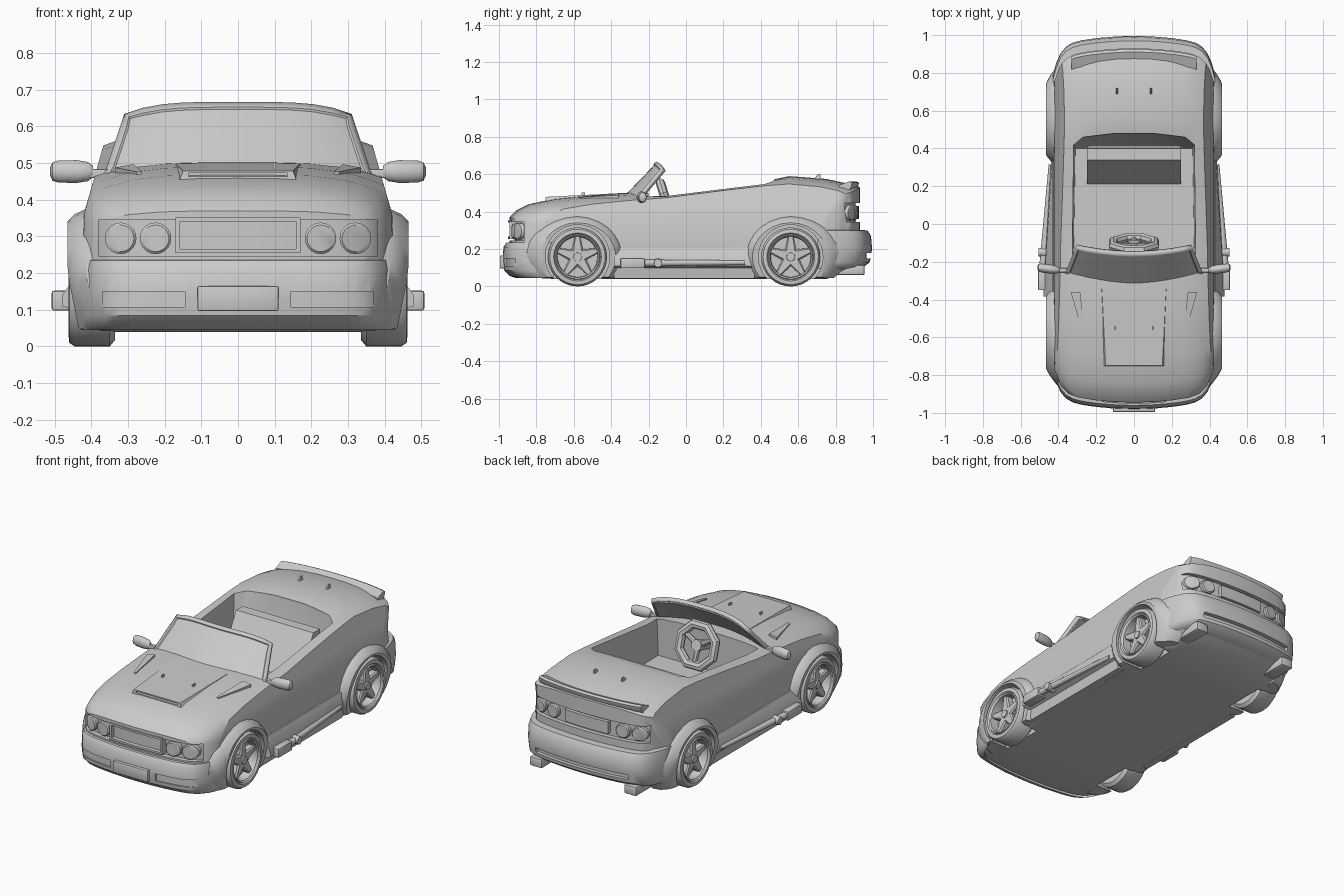
import bpy, bmesh, math
from mathutils import Matrix, Vector

if "Cube" in bpy.data.objects:
    bpy.data.objects.remove(bpy.data.objects["Cube"])

paint = bpy.data.materials.new("plain_grey")
paint.diffuse_color = (0.6, 0.6, 0.6, 1)
paint.use_nodes = True
paint.node_tree.nodes["Principled BSDF"].inputs["Base Color"].default_value = paint.diffuse_color


def finish(name, bm, angle=35, bevel=0):
    bmesh.ops.recalc_face_normals(bm, faces=bm.faces)
    if bevel:
        bmesh.ops.bevel(bm, geom=bm.edges[:], offset=bevel, segments=2, affect='EDGES', profile=0.5)
    me = bpy.data.meshes.new(name)
    bm.to_mesh(me)
    bm.free()
    ob = bpy.data.objects.new(name, me)
    bpy.context.collection.objects.link(ob)
    me.materials.append(paint)
    smooth(ob, angle)
    return ob


def smooth(ob, angle=35):
    bpy.ops.object.select_all(action='DESELECT')
    ob.select_set(True)
    bpy.context.view_layer.objects.active = ob
    bpy.ops.object.shade_smooth_by_angle(angle=math.radians(angle))


def loft(name, rings, caps=True, wrap=False, bevel=0, angle=35):
    """Skin closed rings of equal length."""
    bm = bmesh.new()
    vs = [[bm.verts.new(p) for p in r] for r in rings]
    n, m = len(vs), len(vs[0])
    for i in range(n if wrap else n - 1):
        a, b = vs[i], vs[(i + 1) % n]
        for j in range(m):
            k = (j + 1) % m
            bm.faces.new((a[j], a[k], b[k], b[j]))
    if caps and not wrap:
        bm.faces.new(vs[0])
        bm.faces.new(vs[-1])
    return finish(name, bm, angle, bevel)


def box(name, xs, ys, zs, bevel=0):
    ring = lambda y: [(xs[0], y, zs[0]), (xs[1], y, zs[0]), (xs[1], y, zs[1]), (xs[0], y, zs[1])]
    return loft(name, [ring(ys[0]), ring(ys[1])], bevel=bevel)


def tube(name, p0, p1, r0, r1, n=16):
    p0, p1 = Vector(p0), Vector(p1)
    q = (p1 - p0).to_track_quat('Z', 'Y')
    ring = lambda p, r: [p + q @ Vector((r * math.cos(t * math.tau / n), r * math.sin(t * math.tau / n), 0))
                         for t in range(n)]
    return loft(name, [ring(p0, r0), ring(p1, r1)])


def bow(x):
    """Plan curve of the nose and tail: nearly straight with tight corners."""
    u = min(abs(x) / 0.42, 1.02)
    return 0.05 * u ** 2 + 0.12 * u ** 12


def sweep(name, end, x0, x1, base, prof, n=22):
    """Profile of (outward, z) points swept along the curved nose or tail."""
    rings = []
    for i in range(n + 1):
        t = 0.5 - 0.5 * math.cos(math.pi * i / n)
        x = x0 + (x1 - x0) * t
        rings.append([(x, end * (base - bow(x) + d), z) for d, z in prof])
    return loft(name, rings)


def strip(name, end, x0, x1, base, d0, d1, z0, z1):
    return sweep(name, end, x0, x1, base, [(d0, z0), (d1, z0), (d1, z1), (d0, z1)])


def lamp(name, end, cx, cz, r, base, d):
    circ = [(cx + r * math.cos(a * math.tau / 20), cz + r * math.sin(a * math.tau / 20)) for a in range(20)]
    rows = [[(x, end * (base - bow(x) + e), z) for x, z in circ] for e in (d - 0.03, d)]
    inner = [(cx + (x - cx) * 0.85, end * (base - bow(x) + d + 0.006), cz + (z - cz) * 0.85) for x, z in circ]
    return loft(name, rows + [inner])


def cut(ob, cutters, keep=False):
    for c in cutters:
        m = ob.modifiers.new("cut", 'BOOLEAN')
        m.operation, m.solver, m.object = 'DIFFERENCE', 'EXACT', c
        bpy.context.view_layer.objects.active = ob
        bpy.ops.object.modifier_apply(modifier=m.name)
    if not keep:
        for c in cutters:
            bpy.data.objects.remove(c)
    smooth(ob)


# Body shell: cross-sections along the length (y, centre height, shoulder height)
stations = [(-.945, .37, .335), (-.91, .405, .36), (-.84, .44, .385), (-.7, .47, .415), (-.5, .491, .44),
            (-.3, .502, .46), (-.1, .495, .475), (.2, .532, .513), (.42, .562, .538), (.55, .59, .548),
            (.75, .575, .533), (.88, .547, .512), (.93, .53, .495)]
cols = (0, .25, .5, .7, .83, .92)
NC = len(cols)


def width(z):
    return 0.42 - 0.28 * max(0, z - 0.36)


def section(y, zt, zs):
    zb = 0.04 + (0.07 if y > 0 else 0.02) * max(0, abs(y) - 0.78) / 0.15
    we, zm = width(zs), min(.36, zs - .03)
    half = [(k * we, zb) for k in cols]
    half += [(.40, zb + .012), (.425, .14), (.425, .23), (.421, zm), (width((zm + zs) / 2), (zm + zs) / 2), (we, zs)]
    half += [(k * we, zt - (zt - zs) * k ** 3.5) for k in reversed(cols)]
    full = half + [(-x, z) for x, z in reversed(half[1:-1])]
    w = max(0, (abs(y) - 0.55) / 0.38)
    return [(x, y - math.copysign(bow(x) * min(w, 1), y), z) for x, z in full]


bm = bmesh.new()
rings = [[bm.verts.new(p) for p in section(*s)] for s in stations]
m = len(rings[0])
L = 2 * NC + 6
for a, b in zip(rings, rings[1:]):
    for j in range(m):
        k = (j + 1) % m
        bm.faces.new((a[j], a[k], b[k], b[j]))
for r in (rings[0], rings[-1]):
    for i in range(NC - 1):
        quad = (i, i + 1, L - 2 - i, L - 1 - i)
        bm.faces.new([r[q] for q in quad])
        bm.faces.new([r[(m - q) % m] for q in quad])
    bm.faces.new([r[q] for q in range(NC - 1, NC + 7)])
    bm.faces.new([r[m - q] for q in range(NC - 1, NC + 7)])
body = finish("body", bm)

# Cockpit opening with sloped rear wall
plan = [(-.33, -.2), (.33, -.2), (.32, .42), (.27, .46), (.1, .48), (-.1, .48), (-.27, .46), (-.32, .42)]
cockpit = loft("cockpit_cutter", [[(x * .97, min(y, .40) if y > 0 else y, .27) for x, y in plan],
                                  [(x, y, .56) for x, y in plan], [(x, y, .8) for x, y in plan]])
cut(body, [cockpit])
cut(body, [strip("nose_cutter", -1, -.38, .38, .945, -.03, .1, .245, .345),
           strip("tail_cutter", 1, -.37, .37, .93, -.025, .1, .345, .445)])

# Wheel wells and flared arches that blend towards the bumpers
WHEELS = [(-.58, "front"), (.56, "rear")]
WZ, WR = .158, .158
for s in (-1, 1):
    for wy, tag in WHEELS:
        well = tube("well_cutter", (s * .32, wy, WZ), (s * .7, wy, WZ), .172, .172, 32)
        angles = [math.radians(-36 + 252 * i / 18) for i in range(19)]

        def ring(x, r, k_out):
            out = []
            for a in angles:
                c, z = math.cos(a), max(.045, WZ + r * math.sin(a))
                k = 1.12 if c * wy < 0 else k_out
                out.append((s * (x - max(0, .2 - z) * .2), wy + r * k * c, z))
            return out

        arch = loft(tag + "_arch", [ring(.37, .222, 1.28), ring(.415, .217, 1.25), ring(.445, .203, 1.14),
                                    ring(.465, .183, 1.08)])
        cut(body, [well], keep=True)
        cut(arch, [well])

        # Tyre and rim turned around the axle
        prof = [(.03, .335), (.14, .335), (WR, .35), (WR, .445), (.148, .46), (.128, .462), (.122, .455),
                (.118, .462), (.11, .455), (.107, .405), (.02, .405)]
        loft(tag + "_wheel", [[(s * x, wy + r * math.cos(a * math.tau / 32), WZ + r * math.sin(a * math.tau / 32))
                               for a in range(32)] for r, x in prof])
        tube(tag + "_hub", (s * .40, wy, WZ), (s * .452, wy, WZ), .03, .022)
        for i in range(5):
            a = math.pi / 2 + i * math.tau / 5
            u, v = Vector((0, math.cos(a), math.sin(a))), Vector((0, -math.sin(a), math.cos(a)))
            c = Vector((0, wy, WZ))
            quad = lambda x, k: [c + Vector((s * x, 0, 0)) + u * r + v * h * k
                                 for r, h in ((.01, -.036), (.112, -.014), (.112, .014), (.01, .036))]
            loft(tag + "_spoke", [quad(.40, 1), quad(.436, 1), quad(.444, .7)])

# Bumpers with cut openings
fb = sweep("front_bumper", -1, -.428, .428, .98,
           [(-.07, .045), (-.04, .055), (-.008, .085), (0, .14), (-.004, .21), (-.02, .235), (-.07, .238)])
cut(fb, [strip("fog_cutter", -1, min(s * .145, s * .37), max(s * .145, s * .37), .98, -.012, .1, .107, .15)
         for s in (-1, 1)])
box("front_plate", (-.11, .11), (-.995, -.95), (.097, .165), .004)
rb = sweep("rear_bumper", 1, -.428, .428, .995,
           [(-.09, .095), (-.045, .105), (-.012, .13), (0, .2), (-.006, .27), (-.025, .30), (-.09, .303)])
cut(rb, [strip("slot_cutter", 1, -.3, .3, .995, -.03, .1, .15, .18)])

# Grille, lamps and rear plate
grille = strip("grille_frame", -1, -.17, .17, .945, -.04, .006, .255, .352)
cut(grille, [strip("grille_cutter", -1, -.158, .158, .945, -.018, .1, .266, .341)])
strip("rear_plate", 1, -.14, .14, .93, -.04, -.005, .36, .43)
for s in (-1, 1):
    for x in (.225, .32):
        lamp("headlamp", -1, s * x, .295, .043, .945, -.008)
        lamp("tail_lamp", 1, s * x, .395, .041, .93, -.008)

# Hood scoop and slats
scoop = loft("hood_scoop", [[(-.168, -.755, .43), (.168, -.755, .43), (.15, -.75, .479), (-.15, -.75, .479)],
                            [(-.2, -.34, .45), (.2, -.34, .45), (.17, -.345, .499), (-.17, -.345, .499)]])
cut(scoop, [box("scoop_cutter", (-.135, .135), (-.8, -.71), (.464, .473))])
for s in (-1, 1):
    loft("hood_vent", [[(s * x, -.57, z) for x, z in ((.262, .44), (.275, .44), (.275, .476), (.262, .477))],
                       [(s * x, -.36, z) for x, z in ((.285, .45), (.335, .45), (.335, .488), (.285, .497))]])
    box("hood_pin", (s * .1 - .004, s * .1 + .004), (-.56, -.54), (.47, .503))
    loft("deck_fin", [[(s * .09 + x, y, .57) for x, y in ((-.006, .68), (.006, .68), (.006, .72), (-.006, .72))],
                      [(s * .09 + x, y, .60) for x, y in ((-.003, .705), (.003, .705), (.003, .72), (-.003, .72))]])

# Tail spoiler
sweep("spoiler", 1, -.33, .33, .925, [(-.07, .50), (-.07, .54), (-.015, .562), (0, .555), (-.005, .53), (-.03, .50)])

# Windshield: curved pane with a raised frame
bm = bmesh.new()
N, R = 12, 5
grid = []
for j in range(R + 1):
    t = j / R
    row = []
    for i in range(N + 1):
        u = -1 + 2 * i / N
        lo = Vector((.37 * u, -.345 + .07 * u * u, .475 - .02 * u * u))
        hi = Vector((.31 * u, -.16 + .035 * u * u, .667 - .033 * u ** 4))
        row.append(bm.verts.new(lo.lerp(hi, t)))
    grid.append(row)
for j in range(R):
    for i in range(N):
        bm.faces.new((grid[j][i], grid[j][i + 1], grid[j + 1][i + 1], grid[j + 1][i]))
bmesh.ops.recalc_face_normals(bm, faces=bm.faces)
if sum(f.normal.y for f in bm.faces) > 0:
    bmesh.ops.reverse_faces(bm, faces=bm.faces)
bmesh.ops.inset_region(bm, faces=bm.faces[:], thickness=.02, use_boundary=True)
bmesh.ops.inset_region(bm, faces=[f for f in bm.faces if all(not v.is_boundary for v in f.verts)],
                       thickness=.004, depth=-.005)
shield = finish("windshield", bm, 25)
mod = shield.modifiers.new("thickness", 'SOLIDIFY')
mod.thickness, mod.offset = .024, -1

# Seat and steering wheel
loft("seat", [[(x, .2, .25), (x, .34, .50), (x, .40, .50), (x, .42, .25)] for x in (-.25, .25)])
tilt = Matrix.Translation((0, -.105, .45)) @ Matrix.Rotation(math.radians(-73), 4, 'X')
ring = []
for i in range(8):
    a = (i + .5) * math.tau / 8
    ring.append([tilt @ Vector(((.117 + .027 * math.cos(b)) * math.cos(a), (.117 + .027 * math.cos(b)) * math.sin(a),
                                .025 * math.sin(b))) for b in [k * math.tau / 8 for k in range(8)]])
loft("steering_wheel", ring, wrap=True)
for a in (90, 210, 330):
    a = math.radians(a)
    tube("steering_spoke", tilt @ Vector((0, 0, -.01)),
         tilt @ Vector((.11 * math.cos(a), .11 * math.sin(a), 0)), .018, .013, 8)
tube("steering_column", tilt @ Vector((0, 0, .012)), tilt @ Vector((0, 0, -.13)), .032, .025, 12)

# Sills, side pipes, mirrors and exhaust tips
for s in (-1, 1):
    sill = lambda y, w: [(s * x, y, z) for x, z in ((.38, .042), (.42, .042), (.43, .098), (w, .11), (w, .14),
                                                    (.432, .205), (.38, .215))]
    loft("sill", [sill(-.385, .48), sill(.365, .438)])
    box("pipe_box", sorted((s * .45, s * .508)), (-.35, -.22), (.098, .152), .006)
    tube("pipe_joint", (s * .45, -.15, .125), (s * .505, -.15, .125), .026, .022)
    tube("side_pipe", (s * .484, -.24, .125), (s * .44, .315, .127), .019, .012, 12)
    loft("mirror", [[(s * x, -.25 + (x - .35) * .12 + .024 * k * math.cos(a * math.tau / 16),
                      .477 + .031 * k * math.sin(a * math.tau / 16)) for a in range(16)]
                    for x, k in ((.395, .5), (.41, .85), (.44, 1), (.49, .97), (.506, .8), (.512, .4))])
    box("mirror_stem", sorted((s * .33, s * .42)), (-.256, -.234), (.46, .484), .004)
    box("exhaust_tip", sorted((s * .265, s * .345)), (.79, .955), (.06, .115), .01)
